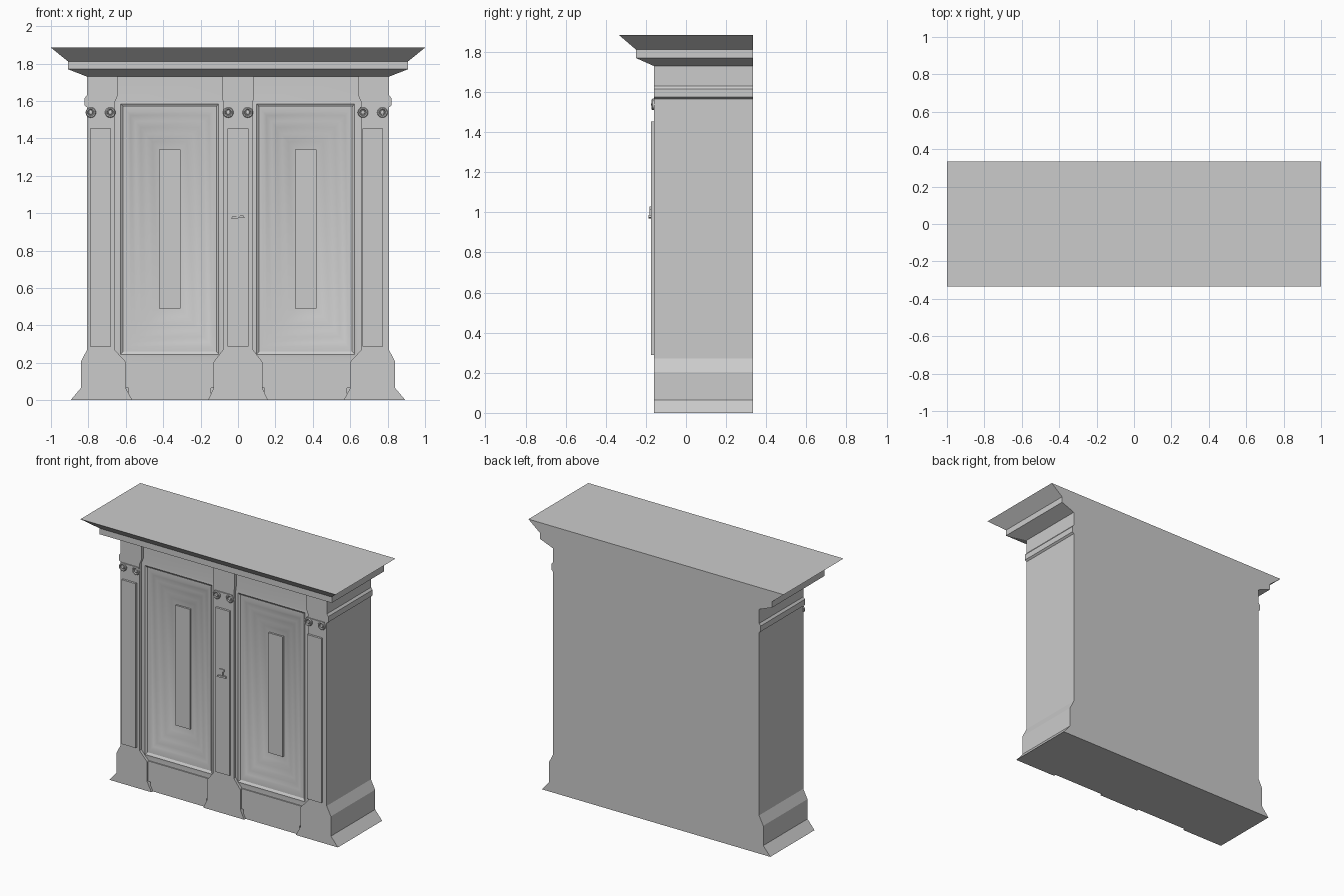
import bpy
import bmesh

if "Cube" in bpy.data.objects:
    bpy.data.objects.remove(bpy.data.objects["Cube"])

BACK, FRONT, CORE, DOOR = 0.335, -0.16, -0.07, -0.14

stone = bpy.data.materials.new("plain grey")
stone.use_nodes = True
stone.diffuse_color = (0.6, 0.6, 0.6, 1)
stone.node_tree.nodes["Principled BSDF"].inputs["Base Color"].default_value = (0.6, 0.6, 0.6, 1)


def finish(name, bm, smooth=None):
    bmesh.ops.recalc_face_normals(bm, faces=bm.faces)
    mesh = bpy.data.meshes.new(name)
    bm.to_mesh(mesh)
    bm.free()
    mesh.materials.append(stone)
    obj = bpy.data.objects.new(name, mesh)
    bpy.context.collection.objects.link(obj)
    if smooth:
        bpy.ops.object.select_all(action="DESELECT")
        obj.select_set(True)
        bpy.context.view_layer.objects.active = obj
        bpy.ops.object.shade_smooth_by_angle(angle=smooth)
    return obj


def prism(name, outline, y0, y1):
    """Extrude an (x, z) outline from y0 back to y1."""
    bm = bmesh.new()
    face = bm.faces.new([bm.verts.new((x, y0, z)) for x, z in outline])
    ext = bmesh.ops.extrude_face_region(bm, geom=[face])
    verts = [v for v in ext["geom"] if isinstance(v, bmesh.types.BMVert)]
    bmesh.ops.translate(bm, verts=verts, vec=(0, y1 - y0, 0))
    return finish(name, bm)


def box(name, x0, x1, z0, z1, y0, y1):
    return prism(name, [(x0, z0), (x1, z0), (x1, z1), (x0, z1)], y0, y1)


def loft(name, rings, cap_start=True, cap_end=True, smooth=None):
    """Skin a stack of rings that have equal point counts."""
    bm = bmesh.new()
    loops = [[bm.verts.new(p) for p in ring] for ring in rings]
    n = len(loops[0])
    for a, b in zip(loops, loops[1:]):
        for i in range(n):
            j = (i + 1) % n
            bm.faces.new((a[i], a[j], b[j], b[i]))
    if cap_start:
        bm.faces.new(loops[0])
    if cap_end:
        bm.faces.new(loops[-1])
    return finish(name, bm, smooth)


# Outer side edge from floor to cornice, as (x, z)
SIDE = [(0.895, 0), (0.84, 0.065), (0.84, 0.205), (0.807, 0.27), (0.807, 1.565),
        (0.82, 1.575), (0.82, 1.615), (0.808, 1.63), (0.808, 1.73)]
# Inner edge of an outer post, and half outline of the middle post
INNER = [(0.565, 0), (0.6, 0.065), (0.6, 0.205), (0.66, 0.27), (0.66, 1.59), (0.643, 1.63), (0.643, 1.73)]
MIDDLE = [(0.16, 0), (0.13, 0.065), (0.13, 0.205), (0.08, 0.27), (0.08, 1.59), (0.085, 1.63), (0.085, 1.73)]


def flip(points):
    return [(-x, z) for x, z in points]


# Cabinet core
prism("cabinet_body", SIDE + flip(SIDE)[::-1], CORE, BACK)

# Posts
prism("post_left", SIDE + INNER[::-1], FRONT, CORE)
prism("post_right", flip(SIDE + INNER[::-1]), FRONT, CORE)
prism("post_middle", MIDDLE + flip(MIDDLE)[::-1], FRONT, CORE)

# Cornice with overhang on front and sides
rings = []
for w, front, z in [(0.808, FRONT, 1.73), (0.91, -0.25, 1.77), (0.91, -0.25, 1.812), (1.0, -0.335, 1.885)]:
    rings.append([(-w, front, z), (w, front, z), (w, BACK, z), (-w, BACK, z)])
loft("cornice", rings)


# Scroll: ring-shaped turned profile facing forward, with a raised eye
def scroll(name, cx, cz):
    import math
    profile = [(0.028, -0.155), (0.028, -0.168), (0.024, -0.173), (0.018, -0.172),
               (0.015, -0.163), (0.012, -0.163), (0.01, -0.171), (0.004, -0.174)]
    turns = []
    for r, y in profile:
        turns.append([(cx + r * math.cos(math.tau * i / 20), y, cz + r * math.sin(math.tau * i / 20))
                      for i in range(20)])
    loft(name, turns, smooth=0.6)


# Post panels, capitals and scrolls
for label, cx in [("right", -0.735), ("middle", 0.0), ("left", 0.72)]:
    box(f"post_panel_{label}", cx - 0.055, cx + 0.055, 0.288, 1.452, -0.175, FRONT + 0.01)
    box(f"capital_band_{label}", cx - 0.068, cx + 0.068, 1.555, 1.567, -0.167, FRONT + 0.01)
    for s in (-1, 1):
        scroll(f"scroll_{label}_{'inner' if s < 0 else 'outer'}", cx + 0.052 * s, 1.538)

# Doors: sunken moulded field with a small raised centre panel
MOULDING = [(0, 0), (0.06, -0.004), (0.12, 0.006), (0.22, 0.007), (0.3, 0.016), (0.42, 0.018),
            (0.55, 0.03), (0.68, 0.034), (0.84, 0.047), (1, 0.055)]
for label, cx in [("right", -0.365), ("left", 0.362)]:
    def rect(half, z0, z1, y):
        return [(cx - half, y, z0), (cx + half, y, z0), (cx + half, y, z1), (cx - half, y, z1)]

    door = [rect(0.3, 0.2, 1.73, DOOR)]
    for t, sink in MOULDING:
        door.append(rect(0.275 + (0.057 - 0.275) * t, 0.23 + 0.26 * t, 1.6 - 0.26 * t, DOOR + sink))
    loft(f"door_{label}", door, cap_start=False, smooth=0.5)
    box(f"door_panel_{label}", cx - 0.057, cx + 0.057, 0.49, 1.34, -0.098, -0.08)
    # Plinth below the door
    box(f"plinth_{label}", cx - 0.25, cx + 0.25, 0.065, 0.208, -0.148, CORE)
    box(f"plinth_foot_{label}", cx - 0.22, cx + 0.22, 0, 0.065, -0.144, CORE)

# Lock plate with a small latch
box("lock_plate", -0.018, 0.018, 1.015, 1.03, -0.182, -0.17)
prism("latch_handle", [(-0.04, 0.97), (0.035, 0.975), (0.03, 0.988), (-0.03, 0.982)], -0.187, -0.17)
box("latch_pin", -0.007, 0.007, 0.98, 1.02, -0.182, -0.17)
